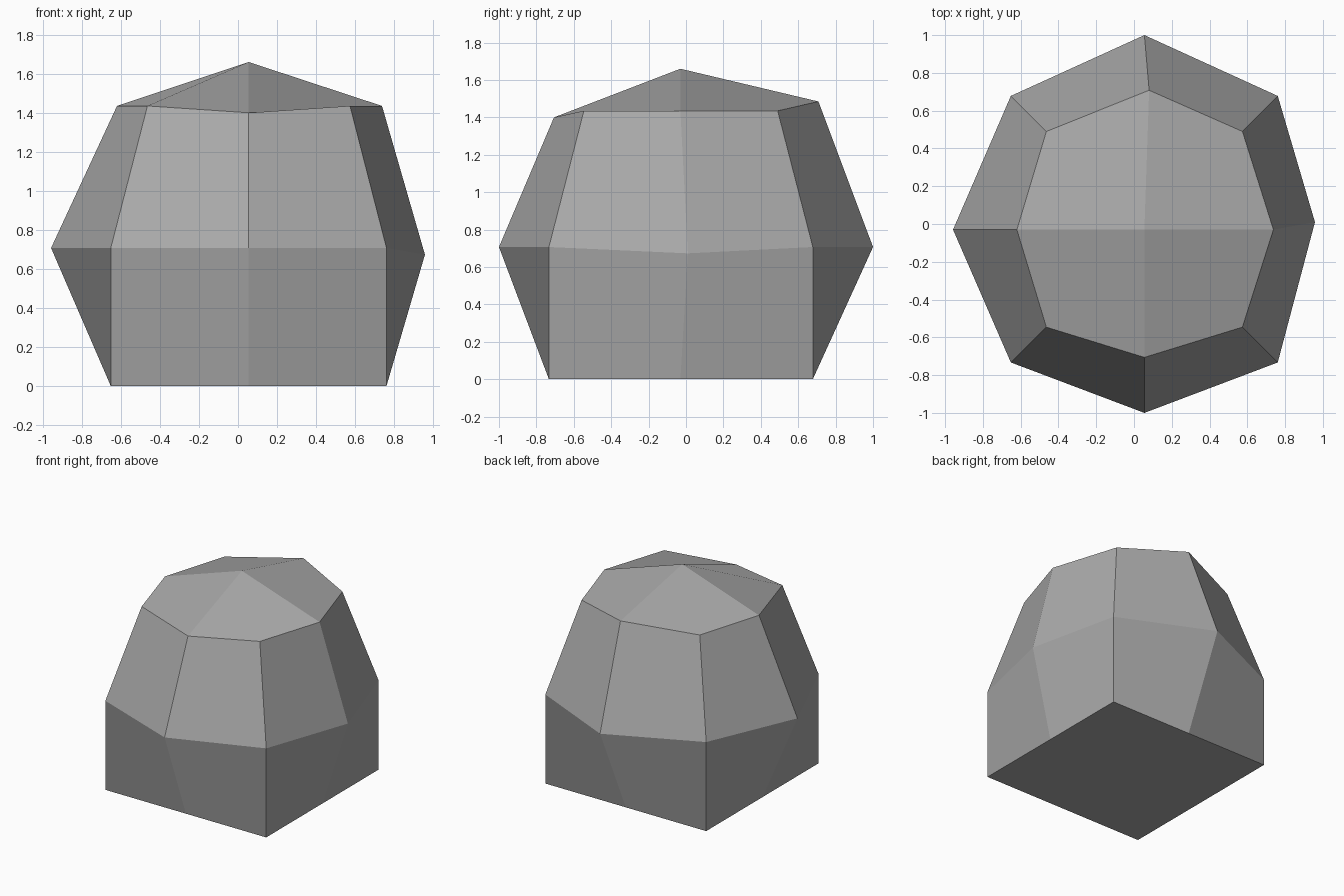
import bpy
import bmesh

cube = bpy.data.objects.get("Cube")
if cube:
    bpy.data.objects.remove(cube, do_unlink=True)


def ring(bm, xs, ys, z, front, right, back, left):
    """Eight points round a block: corners at height z, own point for each side's middle."""
    x0, x1 = xs
    y0, y1 = ys
    points = [(x0, y0, z), front, (x1, y0, z), right,
              (x1, y1, z), back, (x0, y1, z), left]
    return [bm.verts.new(p) for p in points]


# Plain grey stone
stone = bpy.data.materials.new("stone_grey")
stone.use_nodes = True
grey = (0.4, 0.4, 0.4, 1)
stone.diffuse_color = grey
stone.node_tree.nodes["Principled BSDF"].inputs["Base Color"].default_value = grey

bm = bmesh.new()

# Square foot, bulging waist and narrower shoulder
CX, CY = 0.055, -0.03
X_SIDES, Y_SIDES = (-0.652, 0.761), (-0.733, 0.678)
foot = ring(bm, X_SIDES, Y_SIDES, 0,
            (CX, Y_SIDES[0], 0), (X_SIDES[1], CY, 0),
            (CX, Y_SIDES[1], 0), (X_SIDES[0], CY, 0))
waist = ring(bm, X_SIDES, Y_SIDES, 0.707,
             (CX, -1, 0.707), (0.958, 0.01, 0.673), (CX, 1, 0.707), (-0.958, CY, 0.707))
shoulder = ring(bm, (-0.464, 0.574), (-0.546, 0.49), 1.435,
                (CX, -0.706, 1.4), (0.738, CY, 1.435),
                (0.08, 0.708, 1.485), (-0.62, CY, 1.435))

# Side faces, each split along its outward ridge
for low, high in ((foot, waist), (waist, shoulder)):
    for i in range(8):
        j = (i + 1) % 8
        quad = [low[i], low[j], high[j], high[i]]
        if (i % 2 == 1) == (low is foot):
            quad = quad[1:] + quad[:1]
        bm.faces.new(quad)

# Flat underside
bm.faces.new(reversed(foot))

# Four faces meeting at the peak: ridged, except a hollow one at the front left
peak = bm.verts.new((CX, CY, 1.66))
for i in range(0, 8, 2):
    quad = [peak, shoulder[i - 1], shoulder[i], shoulder[i + 1]]
    if i == 2:
        quad = quad[1:] + quad[:1]
    bm.faces.new(quad)

bmesh.ops.recalc_face_normals(bm, faces=bm.faces)
mesh = bpy.data.meshes.new("boulder")
bm.to_mesh(mesh)
bm.free()
mesh.materials.append(stone)
boulder = bpy.data.objects.new("boulder", mesh)
bpy.context.collection.objects.link(boulder)
